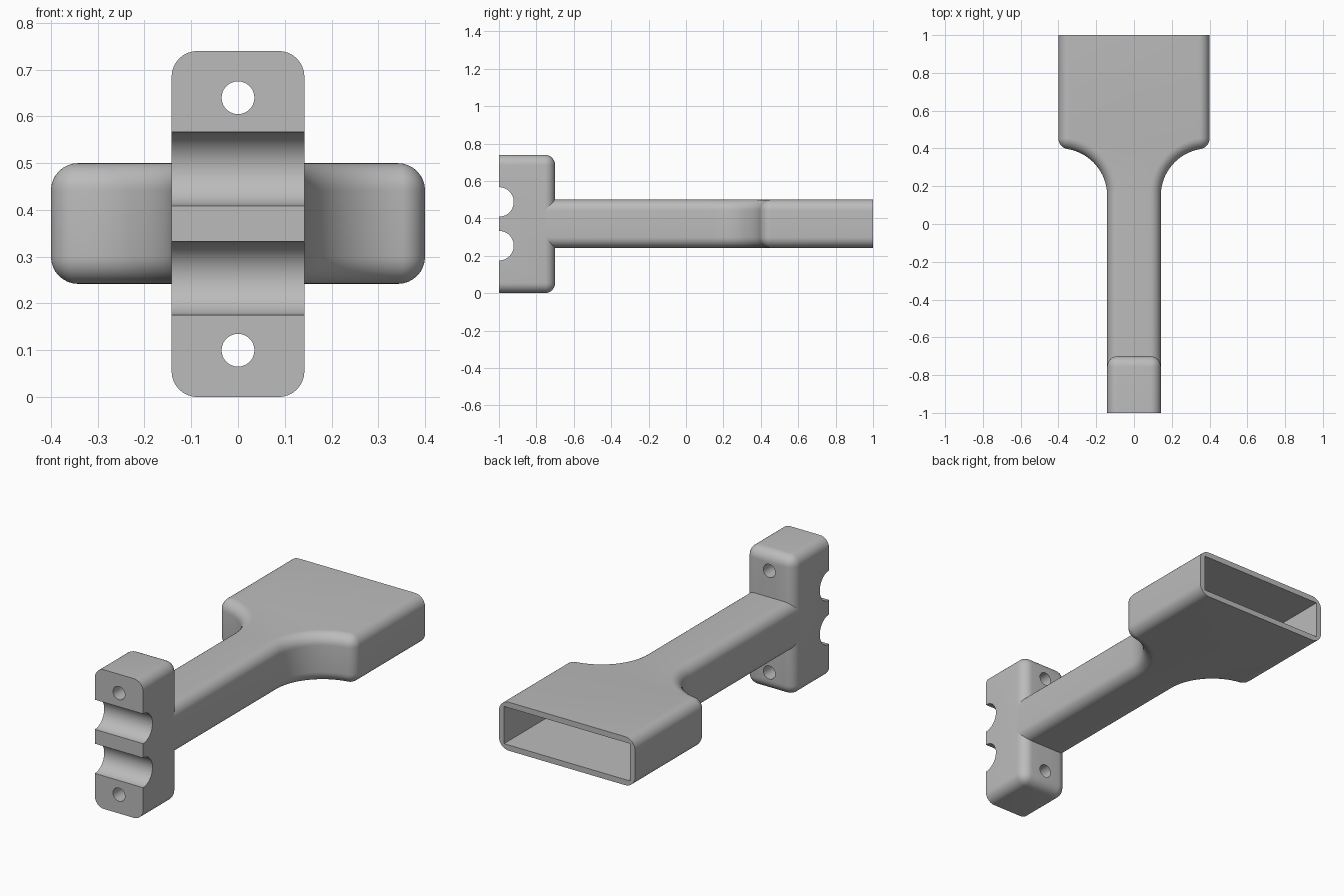
import bpy, bmesh
from math import cos, sin, pi, radians, sqrt, atan2

if "Cube" in bpy.data.objects:
    bpy.data.objects.remove(bpy.data.objects["Cube"])

grey = bpy.data.materials.new("plain grey")
grey.use_nodes = True
grey.diffuse_color = (0.5, 0.5, 0.5, 1)
grey.node_tree.nodes["Principled BSDF"].inputs["Base Color"].default_value = (0.5, 0.5, 0.5, 1)

HALF = 0.142            # half width of arm and clamp block
HEAD = 0.4              # half width of the hollow head
LOW, HIGH = 0.242, 0.5  # underside and top of the arm
R = 0.058               # edge rounding
WALL = 0.03


def make_object(name, bm):
    bmesh.ops.recalc_face_normals(bm, faces=bm.faces)
    mesh = bpy.data.meshes.new(name)
    bm.to_mesh(mesh)
    bm.free()
    mesh.materials.append(grey)
    obj = bpy.data.objects.new(name, mesh)
    bpy.context.collection.objects.link(obj)
    return obj


def box(bm, lo, hi):
    verts = bmesh.ops.create_cube(bm, size=1)["verts"]
    for v in verts:
        for i in range(3):
            v.co[i] = lo[i] if v.co[i] < 0 else hi[i]


def cylinder(name, radius, depth, place, turn):
    bpy.ops.mesh.primitive_cylinder_add(vertices=48, radius=radius, depth=depth,
                                        location=place, rotation=turn)
    obj = bpy.context.object
    obj.name = name
    obj.data.materials.append(grey)
    return obj


def cut_and_smooth(obj, cutters):
    bpy.ops.object.select_all(action='DESELECT')
    bpy.context.view_layer.objects.active = obj
    obj.select_set(True)
    for cutter in cutters:
        cutter.hide_render = True
        mod = obj.modifiers.new("cut", 'BOOLEAN')
        mod.operation = 'DIFFERENCE'
        mod.solver = 'EXACT'
        mod.object = cutter
        bpy.ops.object.modifier_apply(modifier=mod.name)
        bpy.data.objects.remove(cutter)
    bpy.ops.object.shade_smooth_by_angle(angle=radians(30))


# Clamp block: every edge rounded except the flat front rim
bm = bmesh.new()
box(bm, (-HALF, -1, 0), (HALF, -0.7, 0.74))
edges = [e for e in bm.edges if any(v.co.y > -0.9 for v in e.verts)]
bmesh.ops.bevel(bm, geom=edges, offset=0.055, segments=8, profile=0.5, affect='EDGES')
block = make_object("clamp_block", bm)

# Two cable grooves across the front, two screw holes through the block
cutters = [cylinder("groove_cutter", 0.079, 1, (0, -1, z), (0, pi / 2, 0)) for z in (0.254, 0.488)]
cutters += [cylinder("hole_cutter", 0.035, 1, (0, -0.85, z), (pi / 2, 0, 0)) for z in (0.1, 0.64)]
cut_and_smooth(block, cutters)


# Arm flaring into the head: plan outline inset by d
def half_outline(d, steps=16):
    sweep = 0.25
    cx, cy = HALF + sweep, 0.15            # centre of the concave flare
    kx = HEAD - R                          # centre of the rounded shoulder
    ky = cy + sqrt((sweep + R) ** 2 - (kx - cx) ** 2)
    meet = atan2(ky - cy, kx - cx)
    pts = [(HALF - d, -0.76)]
    for i in range(steps + 1):
        a = pi + (meet - pi) * i / steps
        pts.append((cx + (sweep + d) * cos(a), cy + (sweep + d) * sin(a)))
    for i in range(1, steps + 1):
        a = (meet - pi) * (1 - i / steps)
        pts.append((kx + (R - d) * cos(a), ky + (R - d) * sin(a)))
    pts.append((HEAD - d, 1))
    return pts


# Rings climb the rounded lower edge, then the rounded upper edge
levels = []
for i in range(9):
    a = pi / 2 * i / 8
    levels.append((R * (1 - sin(a)), LOW + R * (1 - cos(a))))
levels += [(d, LOW + HIGH - z) for d, z in reversed(levels)]

bm = bmesh.new()
rings = []
for d, z in levels:
    side = half_outline(d)
    loop = side + [(-x, y) for x, y in reversed(side)]
    rings.append([bm.verts.new((x, y, z)) for x, y in loop])
count = len(rings[0])
half = count // 2
ends = (half - 1, count - 1)
for a, b in zip(rings, rings[1:]):
    for i in range(count):
        if i not in ends:
            j = (i + 1) % count
            bm.faces.new((a[i], a[j], b[j], b[i]))
bm.faces.new(rings[0][::-1])
bm.faces.new(rings[-1])
# Flat end faces
for i in ends:
    j = (i + 1) % count
    bm.faces.new([r[i] for r in rings] + [r[j] for r in reversed(rings)])
bmesh.ops.remove_doubles(bm, verts=bm.verts, dist=0.00001)
arm = make_object("arm_and_head", bm)

# Rectangular socket in the back of the head
bm = bmesh.new()
box(bm, (WALL - HEAD, 0.48, LOW + WALL), (HEAD - WALL, 1.2, HIGH - WALL))
cut_and_smooth(arm, [make_object("socket_cutter", bm)])
